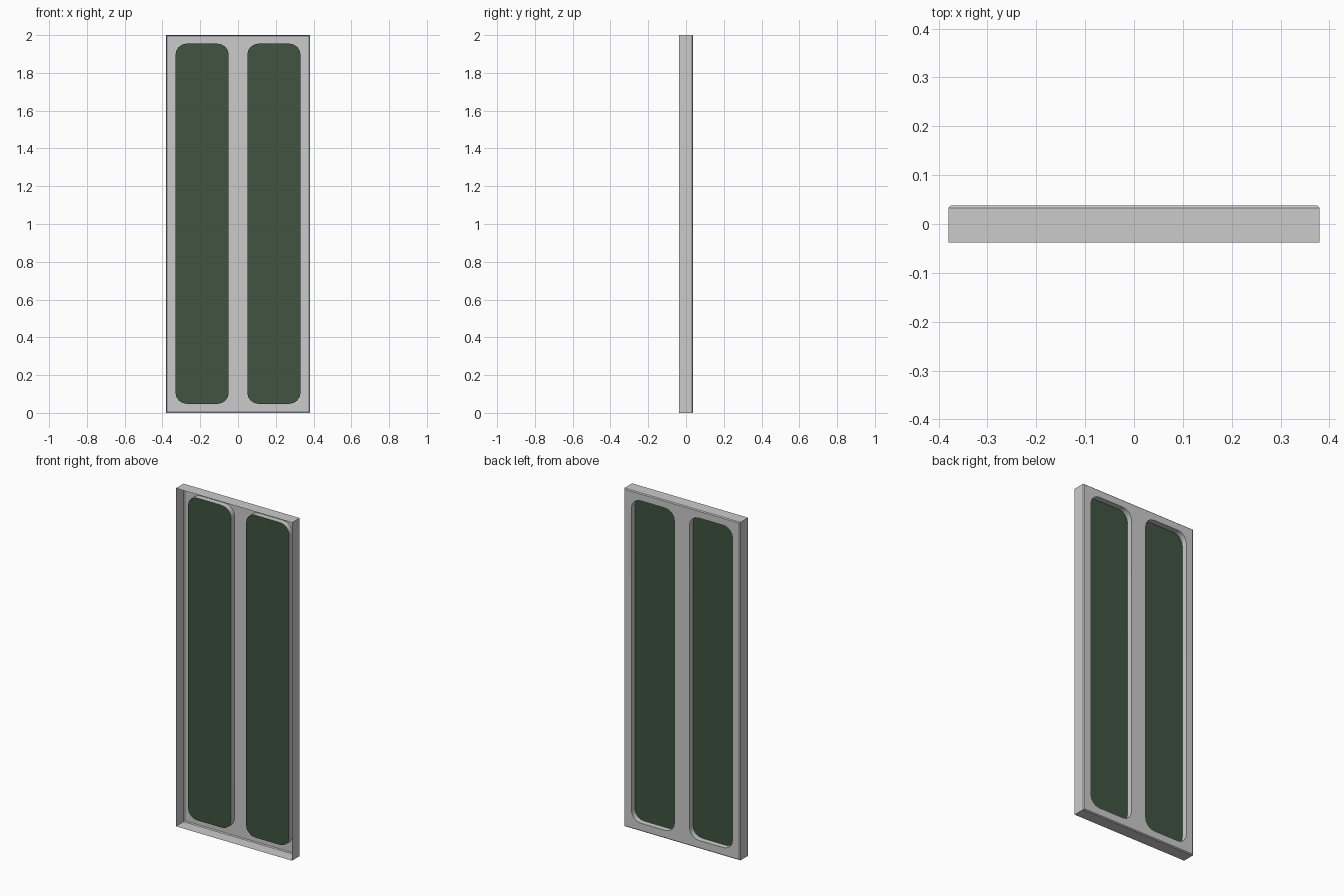
import bpy, bmesh, math

if "Cube" in bpy.data.objects:
    bpy.data.objects.remove(bpy.data.objects["Cube"])

BACK, FRONT, GLASS = 0.038, -0.038, 0.005
W, H, BEV = 0.38, 2.0, 0.005


def rounded(x0, x1, z0, z1, r, n=4):
    """Outline of a rounded rectangle in x/z."""
    pts = []
    for i, (cx, cz) in enumerate([(x1 - r, z1 - r), (x0 + r, z1 - r),
                                  (x0 + r, z0 + r), (x1 - r, z0 + r)]):
        for k in range(n + 1):
            a = math.pi / 2 * (i + k / n)
            pts.append((cx + r * math.cos(a), cz + r * math.sin(a)))
    return pts


def rect(d):
    return [(W - d, H - d), (-W + d, H - d), (-W + d, d), (W - d, d)]


def ring(bm, pts, y):
    return [bm.verts.new((x, y, z)) for x, z in pts]


def bridge(bm, a, b):
    n = len(a)
    for i in range(n):
        bm.faces.new((a[i], a[(i + 1) % n], b[(i + 1) % n], b[i]))


def finish(bm, name):
    me = bpy.data.meshes.new(name)
    bm.to_mesh(me)
    bm.free()
    ob = bpy.data.objects.new(name, me)
    bpy.context.collection.objects.link(ob)
    bpy.ops.object.select_all(action='DESELECT')
    ob.select_set(True)
    bpy.context.view_layer.objects.active = ob
    bpy.ops.object.shade_smooth_by_angle(angle=math.radians(30))
    return ob


openings = [rounded(c - 0.141, c + 0.141, 0.048, 1.955, 0.06) for c in (-0.19, 0.19)]

# door frame: open-fronted pressed shell with two window wells
bm = bmesh.new()
front = ring(bm, rect(0), FRONT)
side = ring(bm, rect(0), BACK - BEV)
inner = ring(bm, rect(BEV), BACK)
bridge(bm, front, side)
bridge(bm, side, inner)
loops = [inner]
for pts in openings:
    lip = ring(bm, pts, BACK)
    bridge(bm, lip, ring(bm, pts, GLASS))
    loops.append(lip)
edges = [bm.edges.get((l[i], l[(i + 1) % len(l)])) for l in loops for i in range(len(l))]
bmesh.ops.triangle_fill(bm, edges=edges, use_beauty=True, normal=(0, 1, 0))
bmesh.ops.recalc_face_normals(bm, faces=bm.faces)
# keep the back panel facing backwards
if sum(f.normal.y * f.calc_area() for f in bm.faces) < 0:
    bmesh.ops.reverse_faces(bm, faces=bm.faces)
finish(bm, "door_frame")

# dark green glass panes closing the wells
mat = bpy.data.materials.new("dark_green_glass")
mat.diffuse_color = (0.05, 0.09, 0.055, 1)
mat.use_nodes = True
mat.node_tree.nodes["Principled BSDF"].inputs["Base Color"].default_value = mat.diffuse_color
for name, pts in zip(("left_pane", "right_pane"), openings):
    bm = bmesh.new()
    bm.faces.new(ring(bm, pts, GLASS))
    finish(bm, name).data.materials.append(mat)
